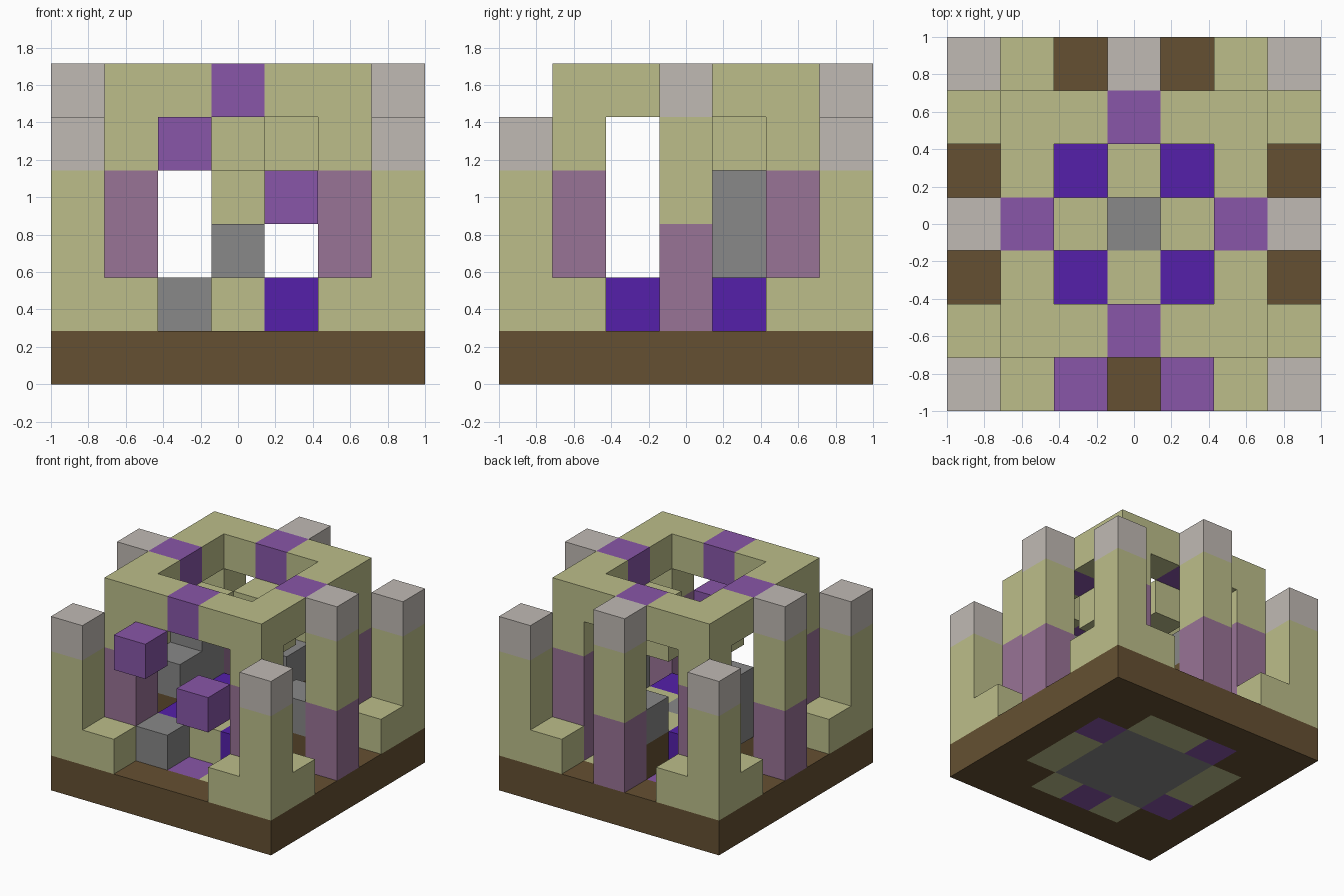
import bpy, bmesh
from mathutils import Vector

cube = bpy.data.objects.get("Cube")
if cube:
    bpy.data.objects.remove(cube, do_unlink=True)

GRID = 7
LAST = GRID - 1
MID = GRID // 2
SIZE = 2 / GRID


def linear(value):
    c = value / 255
    return c / 12.92 if c <= 0.04045 else ((c + 0.055) / 1.055) ** 2.4


def material(name, *rgb):
    colour = [linear(v) for v in rgb] + [1]
    mat = bpy.data.materials.new(name)
    mat.use_nodes = True
    mat.diffuse_color = colour
    node = mat.node_tree.nodes["Principled BSDF"]
    node.inputs["Base Color"].default_value = colour
    node.inputs["Roughness"].default_value = 0.9
    return mat


brown = material("dark earth brown", 101, 80, 50)
green = material("pale olive green", 188, 190, 138)
light = material("light warm grey", 192, 186, 180)
grey = material("stone grey", 136, 136, 136)
purple = material("soft purple", 136, 86, 168)
violet = material("deep violet", 85, 32, 170)
mauve = material("dusty mauve", 153, 115, 150)

parts = {}   # part name -> list of cells
colours = {}  # occupied cell -> material


def add(name, mat, columns, low, high=None):
    """Fill the grid columns from layer low to layer high."""
    for x, y in columns:
        for z in range(low, (low if high is None else high) + 1):
            if (x, y, z) not in colours:
                parts.setdefault(name, []).append((x, y, z))
            colours[x, y, z] = mat


def corners(inset):
    far = LAST - inset
    return [(x, y) for x in (inset, far) for y in (inset, far)]


def square(inset):
    span = range(inset, GRID - inset)
    return [(x, y) for x in span for y in span]


def middles(inset):
    far = LAST - inset
    return [(MID, inset), (MID, far), (inset, MID), (far, MID)]


# Floor slab with its coloured inlay
add("floor", brown, square(0), 0)
add("floor", green, [c for c in square(1) if c not in corners(1)], 0)
add("floor", grey, square(2), 0)
add("floor", purple, [(3, 1), (1, 2), (5, 4), (2, 5)], 0)

# Raised centre dais
add("dais", green, square(2), 1)
add("dais", violet, corners(2), 1)
add("dais", grey, [(MID, MID)], 1)

# Corner posts with feet along both edges
feet = [(x, y) for x, y in square(0)
        if sorted((min(x, LAST - x), min(y, LAST - y))) == [0, 1]]
add("corner_feet", green, feet, 1)
add("corner_posts", green, corners(0), 1, 3)
add("corner_posts", light, corners(0), 4)

# Tall posts on the back and the two sides
tall = [c for c in middles(0) if c != (MID, 0)]
add("tall_posts", mauve, tall, 1, 2)
add("tall_posts", green, tall, 3, 4)
add("tall_posts", light, tall, 5)

# Inner columns carrying the roof ring
add("ring_columns", mauve, corners(1), 1, 3)
add("ring_columns", green, corners(1), 4)
ring = [c for c in square(1) if c not in square(2)]
add("roof_ring", green, ring, 5)
add("roof_ring", purple, middles(1), 5)

# Canopy blocks below the ring opening
add("canopy_blocks", green, [c for c in middles(2) if c != (MID, 2)], 4)

# Stones around the dais
ledges = [c for c in middles(1) if c != (MID, 1)]
add("stone_bases", brown, ledges, 1)
add("stones", grey, ledges, 2)
add("stones", grey, [(1, 4)], 2, 3)
add("front_stone", grey, [(2, 1)], 1)

# Floating blocks at the front
add("floating_block_high", purple, [(2, 0)], 4)
add("floating_block_low", purple, [(4, 0)], 3)

AXES = [Vector(v) for v in ((1, 0, 0), (0, 1, 0), (0, 0, 1))]


def build(name, cells):
    """Make one mesh from the exposed sides of a part's cells."""
    mesh = bpy.data.meshes.new(name)
    used = []
    bm = bmesh.new()
    for cell in cells:
        mat = colours[cell]
        if mat not in used:
            used.append(mat)
            mesh.materials.append(mat)
        centre = Vector(cell) + Vector((0.5, 0.5, 0.5))
        for i, axis in enumerate(AXES):
            for sign in (-1, 1):
                normal = axis * sign
                if tuple(int(v) for v in Vector(cell) + normal) in colours:
                    continue
                u = AXES[(i + 1) % 3] / 2
                v = AXES[(i + 2) % 3] * sign / 2
                mid = centre + normal / 2
                pts = [mid - u - v, mid + u - v, mid + u + v, mid - u + v]
                offset = Vector((GRID / 2, GRID / 2, 0))
                face = bm.faces.new([bm.verts.new((p - offset) * SIZE) for p in pts])
                face.material_index = used.index(mat)
    bmesh.ops.remove_doubles(bm, verts=bm.verts, dist=SIZE / 100)
    # Merge flat neighbours of the same colour
    bmesh.ops.dissolve_limit(bm, angle_limit=0.01, verts=bm.verts,
                             edges=bm.edges, delimit={'MATERIAL'})
    bm.to_mesh(mesh)
    bm.free()
    bpy.context.collection.objects.link(bpy.data.objects.new(name, mesh))


for part, cells in parts.items():
    build(part, cells)
